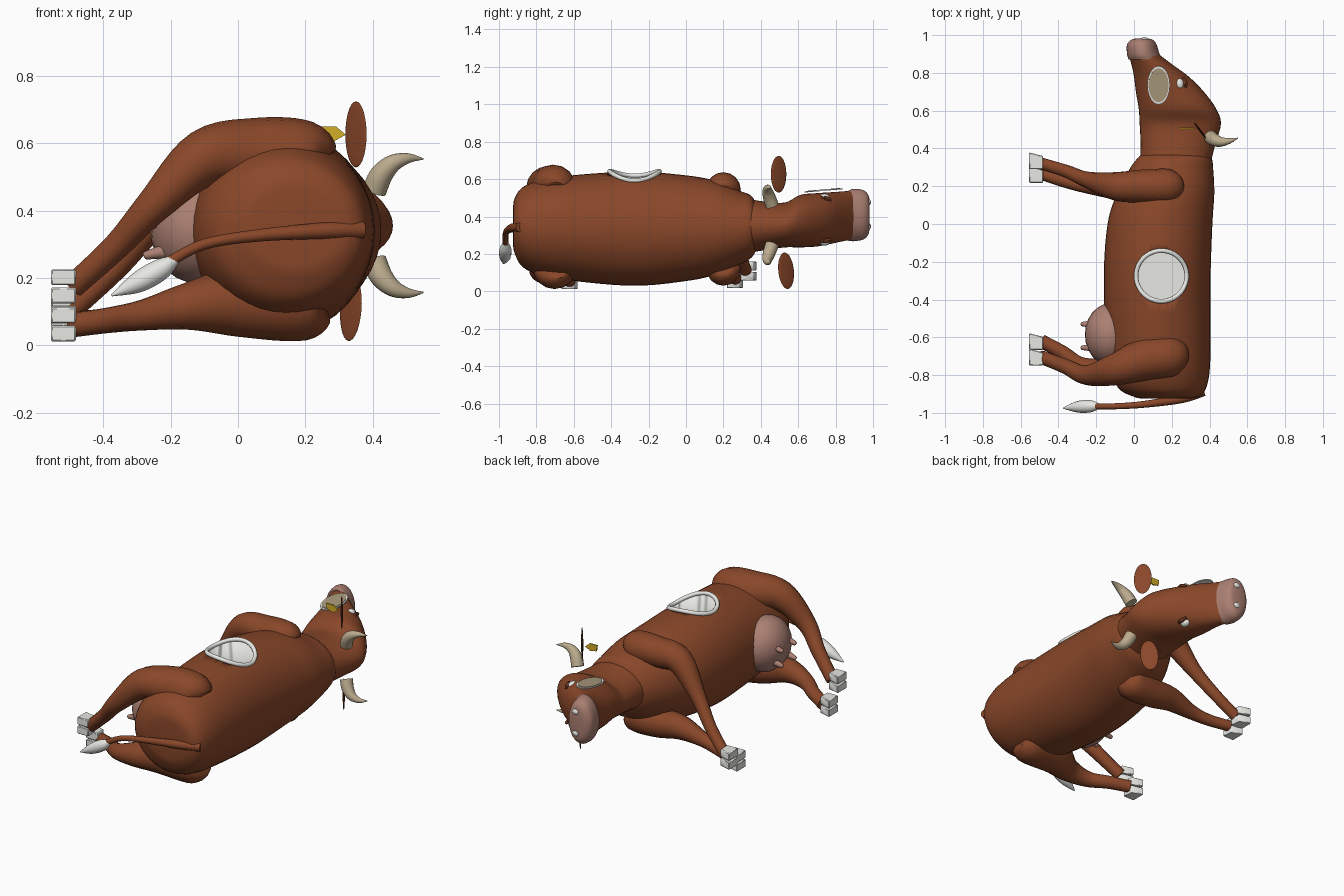
import bpy, bmesh, math
from mathutils import Vector, Matrix

cube = bpy.data.objects.get("Cube")
if cube:
    bpy.data.objects.remove(cube, do_unlink=True)


def material(name, rgb):
    m = bpy.data.materials.new(name)
    m.use_nodes = True
    m.diffuse_color = (*rgb, 1)
    m.node_tree.nodes["Principled BSDF"].inputs["Base Color"].default_value = (*rgb, 1)
    return m


BROWN = material("brown hide", (0.25, 0.063, 0.022))
PINK = material("pink skin", (0.41, 0.215, 0.17))
WHITE = material("white", (0.8, 0.8, 0.77))
HORN = material("horn", (0.5, 0.41, 0.27))
YELLOW = material("yellow tag", (0.65, 0.42, 0.02))
TAN = material("tan patch", (0.4, 0.32, 0.2))


def finish(bm, name, *mats):
    bmesh.ops.recalc_face_normals(bm, faces=bm.faces)
    mesh = bpy.data.meshes.new(name)
    bm.to_mesh(mesh)
    bm.free()
    ob = bpy.data.objects.new(name, mesh)
    bpy.context.collection.objects.link(ob)
    for m in mats:
        mesh.materials.append(m)
    bpy.ops.object.select_all(action='DESELECT')
    ob.select_set(True)
    bpy.context.view_layer.objects.active = ob
    bpy.ops.object.shade_smooth_by_angle(angle=math.radians(40))
    return ob


def spline(pts, steps):
    """Catmull-Rom interpolation of tuples of any length."""
    pts = [Vector(p) for p in pts]
    ext = [pts[0]] + pts + [pts[-1]]
    out = []
    for a, b, c, d in zip(ext, ext[1:], ext[2:], ext[3:]):
        for i in range(steps):
            t = i / steps
            out.append(b + (c - a) * t / 2 + (a * 2 - b * 5 + c * 4 - d) * t * t / 2
                       + (b * 3 - a - c * 3 + d) * t ** 3 / 2)
    return out + [pts[-1]]


def skin(name, rings, mats, sides, closed=False):
    """Skin rings given as (centre, half axis u, half axis v)."""
    bm = bmesh.new()
    loops = []
    for c, u, v in rings:
        angles = [2 * math.pi * i / sides for i in range(sides)]
        loops.append([bm.verts.new(c + u * math.cos(a) + v * math.sin(a)) for a in angles])
    pairs = list(zip(loops, loops[1:] + loops[:1]))
    for p, q in pairs if closed else pairs[:-1]:
        for i in range(sides):
            j = (i + 1) % sides
            bm.faces.new((p[i], p[j], q[j], q[i]))
    if not closed:
        bm.faces.new(loops[0])
        bm.faces.new(loops[-1])
    return finish(bm, name, *mats)


def trunk(name, sections, *mats):
    """Loft along y from (y, x min, x max, z min, z max)."""
    rings = []
    for y, x0, x1, z0, z1 in spline(sections, 5):
        rings.append((Vector(((x0 + x1) / 2, y, (z0 + z1) / 2)),
                      Vector(((x1 - x0) / 2, 0, 0)), Vector((0, 0, (z1 - z0) / 2))))
    return skin(name, rings, mats, 40)


def tube(name, path, mat, sides=16, steps=6, closed=False):
    """Round tube along (x, y, z, radius)."""
    pts = [Vector(p) for p in path] if closed else spline(path, steps)
    n = len(pts)
    rings = []
    for i, p in enumerate(pts):
        a = pts[(i - 1) % n] if closed else pts[max(i - 1, 0)]
        b = pts[(i + 1) % n] if closed else pts[min(i + 1, n - 1)]
        t = (b.xyz - a.xyz).normalized()
        u = t.cross(Vector((0, 0, 1)) if closed else Vector((0, 1, 0))).normalized()
        rings.append((p.xyz, u * p[3], t.cross(u) * p[3]))
    return skin(name, rings, [mat], sides, closed)


def ellipsoid(name, loc, size, mat, rot=Matrix()):
    bm = bmesh.new()
    bmesh.ops.create_uvsphere(bm, u_segments=24, v_segments=14, radius=1)
    bm.transform(Matrix.Translation(loc) @ rot @ Matrix.Diagonal((*size, 1)))
    return finish(bm, name, mat)


def plate(name, outline, depth, mats, where):
    """Flat outline extruded along z, top face in the last material."""
    bm = bmesh.new()
    f = bm.faces.new([bm.verts.new((x, y, 0)) for x, y in outline])
    ext = bmesh.ops.extrude_face_region(bm, geom=[f])["geom"]
    for g in ext:
        if isinstance(g, bmesh.types.BMVert):
            g.co.z += depth
        elif isinstance(g, bmesh.types.BMFace):
            g.material_index = len(mats) - 1
    bm.transform(where)
    return finish(bm, name, *mats)


# Body with the round side opening
body = trunk("body", [
    (-0.925, 0.06, 0.26, 0.26, 0.44), (-0.915, 0.0, 0.34, 0.2, 0.5),
    (-0.86, -0.09, 0.385, 0.12, 0.565), (-0.7, -0.14, 0.405, 0.07, 0.61),
    (-0.3, -0.16, 0.405, 0.03, 0.64), (0, -0.14, 0.415, 0.055, 0.62),
    (0.16, -0.09, 0.425, 0.09, 0.59), (0.28, -0.03, 0.42, 0.14, 0.54),
    (0.35, 0.02, 0.41, 0.18, 0.51), (0.38, 0.06, 0.37, 0.23, 0.45)], BROWN, WHITE)
bm = bmesh.new()
bmesh.ops.create_cone(bm, cap_ends=True, segments=40, radius1=0.128, radius2=0.128, depth=0.4,
                      matrix=Matrix.Translation((0.145, -0.275, 0.64)))
for f in bm.faces:
    f.material_index = 1
cutter = finish(bm, "opening_cutter", BROWN, WHITE)
cutter.hide_render = True
cut = body.modifiers.new("opening", 'BOOLEAN')
cut.operation = 'DIFFERENCE'
cut.solver = 'EXACT'
cut.object = cutter
bpy.context.view_layer.objects.active = body
bpy.ops.object.modifier_apply(modifier=cut.name)
bpy.data.objects.remove(cutter, do_unlink=True)

# Rim that follows the curve of the flank
rim = []
for i in range(48):
    a = 2 * math.pi * i / 48
    x = 0.145 + 0.134 * math.cos(a)
    z = 0.335 + 0.305 * math.sqrt(1 - ((x - 0.1225) / 0.2825) ** 2)
    rim.append((x, -0.275 + 0.134 * math.sin(a), z + 0.003, 0.012))
tube("opening_rim", rim, WHITE, 10, closed=True)

# Neck, head and muzzle
trunk("neck_and_head", [
    (0.3, 0.03, 0.4, 0.2, 0.5), (0.42, 0.035, 0.43, 0.22, 0.48),
    (0.53, 0.03, 0.46, 0.235, 0.475), (0.61, 0.025, 0.435, 0.235, 0.515),
    (0.7, 0.01, 0.37, 0.24, 0.525), (0.78, 0.0, 0.29, 0.255, 0.53),
    (0.85, -0.015, 0.195, 0.27, 0.535), (0.9, -0.03, 0.13, 0.275, 0.54)], BROWN)
trunk("muzzle", [
    (0.87, -0.028, 0.15, 0.27, 0.54), (0.9, -0.037, 0.135, 0.268, 0.548),
    (0.95, -0.037, 0.12, 0.278, 0.54), (0.975, -0.015, 0.1, 0.305, 0.515),
    (0.982, 0.01, 0.075, 0.34, 0.48)], PINK)

# Paired head parts: side is +1 for the upper flank, -1 for the lower
for side, word in ((1, "upper"), (-1, "lower")):
    mid = 0.355
    ellipsoid(word + "_nostril", (0.055, 0.975, 0.412 + side * 0.065), (0.022, 0.014, 0.018), WHITE)
    ellipsoid(word + "_eye", (0.24, 0.74, 0.383 + side * 0.117), (0.024, 0.03, 0.022), WHITE)
    tube(word + "_eyelid", [(0.262, 0.705, 0.383 + side * 0.105, 0.008),
                            (0.272, 0.74, 0.383 + side * 0.115, 0.012),
                            (0.262, 0.775, 0.383 + side * 0.105, 0.008)], BROWN, 8)
    tube(word + "_horn", [
        (0.405, 0.46, mid + side * 0.105, 0.036), (0.425, 0.445, mid + side * 0.15, 0.034),
        (0.46, 0.435, mid + side * 0.185, 0.026), (0.505, 0.44, mid + side * 0.2, 0.015),
        (0.55, 0.455, mid + side * 0.198, 0.002)], HORN)
    turn = Matrix.Rotation(math.radians(37), 4, 'Z')
    tilt = Matrix.Rotation(math.radians(8 if side < 0 else 0), 4, 'X')
    ellipsoid(word + "_ear", (0.35, 0.495, 0.626) if side > 0 else (0.335, 0.535, 0.11),
              (0.006, 0.052, 0.098), BROWN, turn @ tilt)

# Ear tag and oval cheek patch
plate("ear_tag", [(0.24, 0.65), (0.245, 0.615), (0.285, 0.605), (0.32, 0.625), (0.29, 0.65)],
      0.008, [YELLOW], Matrix.Translation((0, 0.51, 0)) @ Matrix.Rotation(math.pi / 2, 4, 'X'))
for name, grow, lift, mat in (("patch_edge", 1.0, 0, WHITE), ("cheek_patch", 0.88, 0.003, TAN)):
    oval = [(0.06 * grow * math.cos(k * math.pi / 16), 0.102 * grow * math.sin(k * math.pi / 16))
            for k in range(32)]
    plate(name, oval, 0.005, [mat],
          Matrix.Translation((0.13, 0.735, 0.537 + lift)) @ Matrix.Rotation(math.radians(5), 4, 'X'))

# Legs
tube("upper_hind_leg", [
    (0.24, -0.7, 0.53, 0.06), (0.2, -0.7, 0.555, 0.11), (0.05, -0.72, 0.565, 0.11),
    (-0.1, -0.77, 0.555, 0.085), (-0.25, -0.8, 0.415, 0.053),
    (-0.36, -0.755, 0.295, 0.04), (-0.49, -0.705, 0.175, 0.036)], BROWN)
tube("lower_hind_leg", [
    (0.25, -0.7, 0.14, 0.06), (0.2, -0.7, 0.13, 0.115), (0.0, -0.72, 0.13, 0.105),
    (-0.15, -0.77, 0.115, 0.07), (-0.28, -0.75, 0.09, 0.046),
    (-0.38, -0.68, 0.075, 0.038), (-0.49, -0.62, 0.06, 0.036)], BROWN)
tube("upper_front_leg", [
    (0.23, 0.2, 0.52, 0.05), (0.19, 0.2, 0.54, 0.09), (0.05, 0.2, 0.545, 0.088),
    (-0.1, 0.2, 0.53, 0.075), (-0.25, 0.235, 0.36, 0.043),
    (-0.36, 0.28, 0.23, 0.034), (-0.49, 0.32, 0.108, 0.032)], BROWN)
tube("lower_front_leg", [
    (0.23, 0.2, 0.14, 0.05), (0.19, 0.2, 0.125, 0.09), (0.05, 0.2, 0.12, 0.085),
    (-0.1, 0.2, 0.13, 0.07), (-0.25, 0.205, 0.1, 0.043),
    (-0.36, 0.225, 0.08, 0.034), (-0.49, 0.265, 0.068, 0.032)], BROWN)

# Cloven hooves, two toes each
for name, y, z in (("upper_hind", -0.705, 0.175), ("lower_hind", -0.622, 0.062),
                   ("upper_front", 0.335, 0.108), ("lower_front", 0.262, 0.068)):
    for k in (-1, 1):
        bm = bmesh.new()
        bmesh.ops.create_cube(bm, size=1)
        for v in bm.verts:
            if v.co.x > 0 and v.co.y > 0:
                v.co.y -= 0.22
        bm.transform(Matrix.Translation((-0.518, y, z + k * 0.027))
                     @ Matrix.Diagonal((0.074, 0.088, 0.047, 1)))
        bmesh.ops.bevel(bm, geom=bm.edges[:], offset=0.004, segments=1, affect='EDGES')
        finish(bm, name + "_toe", WHITE)

# Udder and teats
ellipsoid("udder", (-0.125, -0.585, 0.345), (0.135, 0.165, 0.16), PINK)
for y in (-0.53, -0.655):
    for z in (0.28, 0.37):
        tube("teat", [(-0.21, y, z, 0.024), (-0.25, y, z - 0.008, 0.016),
                      (-0.275, y, z - 0.014, 0.012), (-0.28, y, z - 0.016, 0.004)], PINK, 10, 3)

# Tail with its tuft
tube("tail", [(0.37, -0.885, 0.342, 0.026), (0.25, -0.925, 0.34, 0.024),
              (0.05, -0.955, 0.325, 0.018), (-0.1, -0.965, 0.3, 0.016),
              (-0.2, -0.965, 0.25, 0.016)], BROWN, 12)
tube("tail_tuft", [(-0.185, -0.965, 0.255, 0.014), (-0.23, -0.965, 0.225, 0.032),
                   (-0.3, -0.968, 0.185, 0.03), (-0.375, -0.975, 0.148, 0.003)], WHITE, 12)
